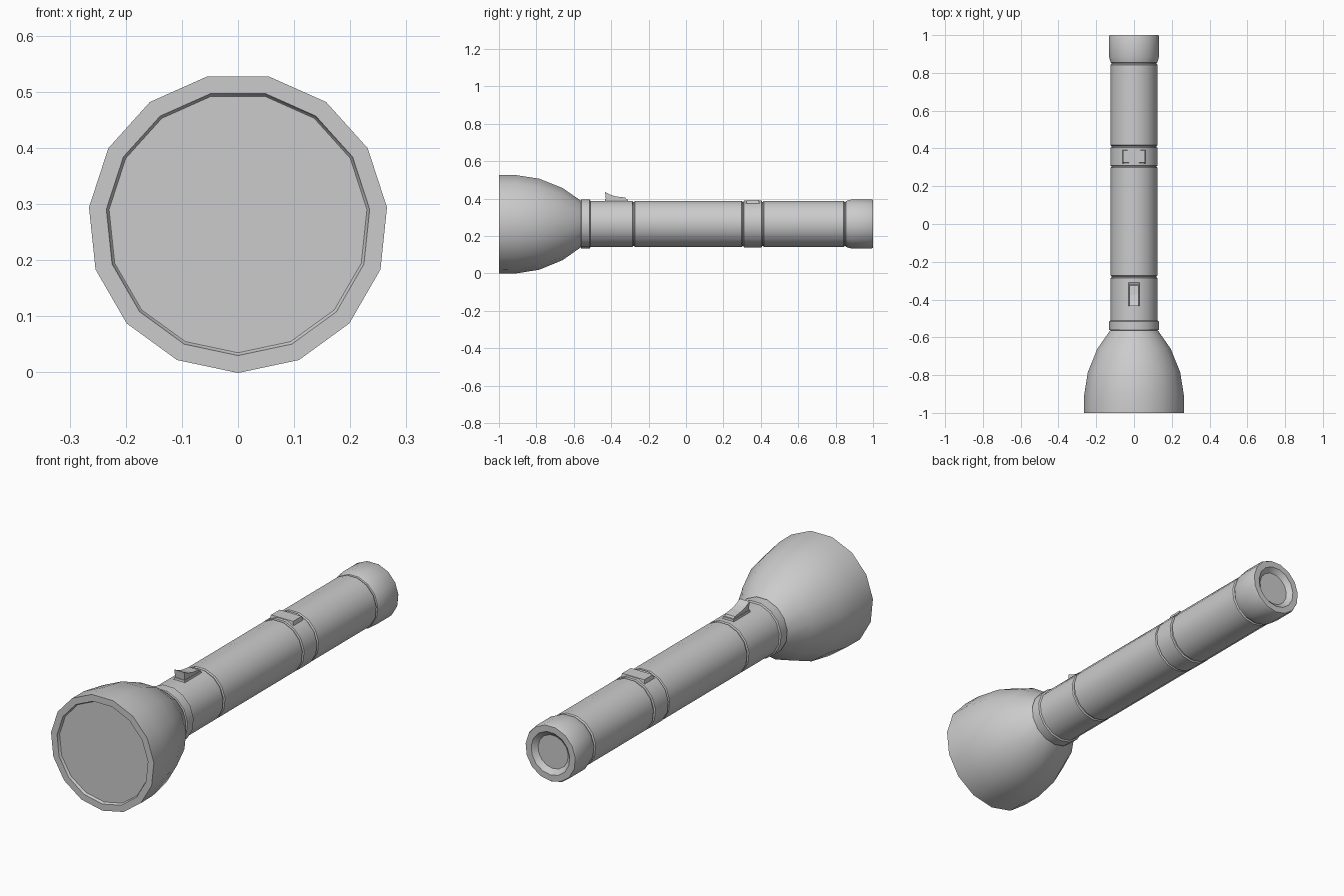
import bpy, bmesh, math

if "Cube" in bpy.data.objects:
    bpy.data.objects.remove(bpy.data.objects["Cube"])

SIDES = 15
ZC = 0.266


def finish(name, bm, smooth=True):
    bmesh.ops.remove_doubles(bm, verts=bm.verts, dist=1e-5)
    bmesh.ops.recalc_face_normals(bm, faces=bm.faces)
    mesh = bpy.data.meshes.new(name)
    bm.to_mesh(mesh)
    bm.free()
    ob = bpy.data.objects.new(name, mesh)
    bpy.context.collection.objects.link(ob)
    if smooth:
        bpy.ops.object.select_all(action='DESELECT')
        bpy.context.view_layer.objects.active = ob
        ob.select_set(True)
        bpy.ops.object.shade_smooth_by_angle(angle=math.radians(32))
    return ob


def lathe(name, profile):
    """Spin (y, radius) points round the long axis, one corner pointing down; cap both ends."""
    bm = bmesh.new()
    rings = []
    for y, r in profile:
        rings.append([bm.verts.new((r * math.sin(math.tau * i / SIDES), y,
                                    ZC - r * math.cos(math.tau * i / SIDES)))
                      for i in range(SIDES)])
    for a, b in zip(rings, rings[1:]):
        for i in range(SIDES):
            j = (i + 1) % SIDES
            bm.faces.new((a[i], a[j], b[j], b[i]))
    bm.faces.new(rings[0])
    bm.faces.new(rings[-1])
    return finish(name, bm)


def extrude_side(name, outline, half_width):
    """Extrude a (y, z) outline across x."""
    bm = bmesh.new()
    left, right = [[bm.verts.new((s * half_width, y, z)) for y, z in outline]
                   for s in (-1, 1)]
    n = len(outline)
    bm.faces.new(left)
    bm.faces.new(right)
    for i in range(n):
        j = (i + 1) % n
        bm.faces.new((left[i], left[j], right[j], right[i]))
    return finish(name, bm, False)


def plate(name, y, z0, z1, hx, hy, taper):
    """Rectangular plate with sloping sides."""
    bm = bmesh.new()
    bmesh.ops.create_cube(bm, size=2)
    for v in bm.verts:
        top = v.co.z > 0
        inset = taper if top else 0
        v.co = (v.co.x * (hx - inset), y + v.co.y * (hy - inset), z1 if top else z0)
    return finish(name, bm, False)


# Flared head with a rim and shallow recessed lens
lathe("head", [(-0.988, 0.231), (-0.99, 0.233), (-1.0, 0.236), (-1.0, 0.267),
               (-0.91, 0.266), (-0.785, 0.246), (-0.66, 0.195), (-0.565, 0.128),
               (-0.55, 0.115)])

# Neck collar
lathe("neck_collar", [(-0.565, 0.12), (-0.56, 0.132), (-0.515, 0.132), (-0.508, 0.12)])

# Barrel with narrow grooves between its sections
lathe("barrel", [(-0.54, 0.125), (-0.287, 0.125), (-0.283, 0.119), (-0.277, 0.119),
                 (-0.273, 0.125), (0.298, 0.125), (0.303, 0.119), (0.412, 0.119),
                 (0.417, 0.125), (0.843, 0.125), (0.848, 0.119), (0.87, 0.119)])

# Middle band
lathe("middle_band", [(0.305, 0.117), (0.309, 0.126), (0.404, 0.126), (0.408, 0.117)])

# Tail cap with dished end
lathe("tail_cap", [(0.851, 0.117), (0.855, 0.124), (0.885, 0.133), (0.992, 0.133),
                   (1.0, 0.129), (1.0, 0.100), (0.98, 0.078)])

# Plate on the middle band
plate("band_plate", 0.357, 0.365, 0.392, 0.063, 0.038, 0.006)

# Switch base and thumb slider
plate("switch_base", -0.372, 0.38, 0.397, 0.030, 0.063, 0.003)
extrude_side("switch_slider", [(-0.428, 0.39), (-0.433, 0.435), (-0.405, 0.421),
                               (-0.375, 0.412), (-0.325, 0.406), (-0.316, 0.39)], 0.025)
